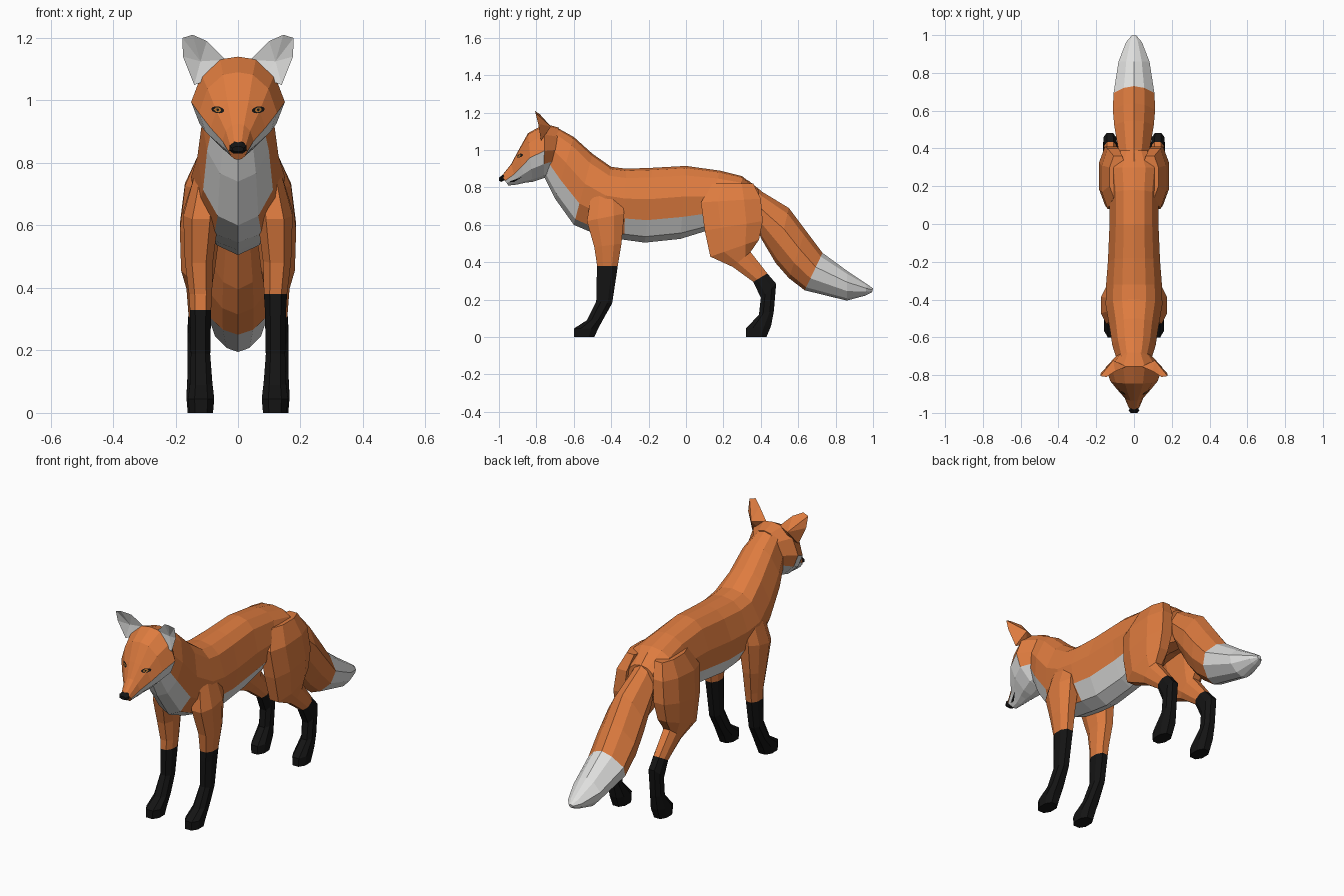
import bpy, math
from mathutils import Vector
from mathutils.bvhtree import BVHTree

if "Cube" in bpy.data.objects:
    bpy.data.objects.remove(bpy.data.objects["Cube"])


def material(name, rgb):
    m = bpy.data.materials.new(name)
    m.diffuse_color = (*rgb, 1)
    m.use_nodes = True
    m.node_tree.nodes["Principled BSDF"].inputs["Base Color"].default_value = m.diffuse_color
    return m


ORANGE, WHITE, BLACK, AMBER = 0, 1, 2, 3
MATS = [material("orange fur", (0.73, 0.2, 0.05)),
        material("white fur", (0.74, 0.74, 0.73)),
        material("black fur", (0.007, 0.007, 0.007)),
        material("amber iris", (0.45, 0.17, 0.03))]


def build(name, verts, faces, colours):
    me = bpy.data.meshes.new(name)
    me.from_pydata(verts, [], faces)
    for m in MATS:
        me.materials.append(m)
    for poly, c in zip(me.polygons, colours):
        poly.material_index = c
    me.update()
    ob = bpy.data.objects.new(name, me)
    bpy.context.collection.objects.link(ob)
    return ob


def loft(name, rings, profile, rule, side=1):
    """rings: (centre x, (y, z) start, (y, z) end, half width);
    profile: (fraction from start to end, fraction of width) down one side;
    rule(segment, fraction) gives the colour."""
    inner = [p for p in profile if p[1] > 0]
    loop = profile + [(t, -x) for t, x in reversed(inner)]
    n = len(loop)
    verts, faces, cols = [], [], []
    for cx, a, b, w in rings:
        for t, x in loop:
            verts.append((side * cx + x * w, a[0] + (b[0] - a[0]) * t, a[1] + (b[1] - a[1]) * t))
    for i in range(len(rings) - 1):
        for j in range(n):
            k = (j + 1) % n
            faces.append((i * n + j, i * n + k, (i + 1) * n + k, (i + 1) * n + j))
            cols.append(rule(i, (loop[j][0] + loop[k][0]) / 2))
    last = len(rings) - 1
    faces += [tuple(range(n))[::-1], tuple(last * n + j for j in range(n))]
    cols += [rule(0, 0.5), rule(last - 1, 0.5)]
    ob = build(name, verts, faces, cols)
    # make the normals point outwards
    import bmesh
    bm = bmesh.new()
    bm.from_mesh(ob.data)
    bmesh.ops.recalc_face_normals(bm, faces=bm.faces)
    bm.to_mesh(ob.data)
    bm.free()
    return ob


BODY = [(0, 0), (.03, .42), (.13, .74), (.42, 1), (.70, .86), (.92, .5), (1, 0)]
HEAD = [(0, 0), (.03, .38), (.2, .78), (.5, 1), (.74, .82), (.95, .38), (1, 0)]
LIMB = [(0, .5), (.28, 1), (.72, 1), (1, .5)]
TAIL = [(0, 0), (.1, .5), (.38, 1), (.68, .9), (.92, .45), (1, 0)]

# body: neck to rump, white chest and belly
loft("body", [
    (0, (-.69, 1.12), (-.76, .86), .09),
    (0, (-.60, 1.07), (-.70, .74), .115),
    (0, (-.50, .98), (-.60, .60), .13),
    (0, (-.40, .91), (-.47, .545), .15),
    (0, (-.32, .90), (-.33, .52), .148),
    (0, (-.18, .905), (-.22, .505), .138),
    (0, (0, .915), (-.03, .525), .13),
    (0, (.18, .89), (.10, .565), .13),
    (0, (.30, .86), (.28, .59), .145),
    (0, (.39, .79), (.39, .58), .09)], BODY,
    lambda i, t: WHITE if (i < 7 and t > (.9 if i in (2, 3) else .72)) else ORANGE)

# head: white cheeks and jaw
head = loft("head", [
    (0, (-.68, 1.12), (-.71, .88), .09),
    (0, (-.755, 1.14), (-.76, .85), .15),
    (0, (-.845, 1.09), (-.82, .83), .125),
    (0, (-.895, 1.0), (-.86, .825), .088),
    (0, (-.935, .925), (-.905, .815), .05),
    (0, (-.985, .862), (-.95, .81), .03)], HEAD,
    lambda i, t: WHITE if t > (.8 if i == 0 else .52) else ORANGE)

# nose
loft("nose", [
    (0, (-.965, .876), (-.965, .84), .016),
    (0, (-.985, .864), (-.988, .83), .028),
    (0, (-1.0, .852), (-1.0, .836), .018)], LIMB, lambda i, t: BLACK)

# tail with white tip
loft("tail", [
    (0, (.33, .84), (.37, .62), .06),
    (0, (.41, .775), (.40, .53), .085),
    (0, (.55, .69), (.48, .395), .105),
    (0, (.64, .57), (.55, .315), .112),
    (0, (.73, .45), (.635, .25), .108),
    (0, (.86, .355), (.86, .195), .082),
    (0, (.965, .285), (.96, .222), .042),
    (0, (1.0, .26), (.995, .24), .012)], TAIL,
    lambda i, t: WHITE if i >= 4 else ORANGE)

FRONT_LEG = [
    (.095, (-.50, .80), (-.35, .78), .035),
    (.118, (-.53, .62), (-.33, .66), .057),
    (.125, (-.49, .48), (-.345, .50), .045),
    (.120, (-.475, .38), (-.365, .38), .037),
    (.120, (-.477, .33), (-.372, .33), .034),
    (.120, (-.48, .19), (-.395, .18), .031),
    (.118, (-.53, .09), (-.44, .10), .036),
    (.118, (-.60, .045), (-.47, .045), .042),
    (.118, (-.60, 0), (-.49, 0), .038)]
HIND_LEG = [
    (.085, (.14, .82), (.36, .82), .045),
    (.110, (.08, .72), (.40, .74), .06),
    (.122, (.10, .57), (.41, .62), .064),
    (.128, (.13, .43), (.39, .52), .054),
    (.125, (.25, .375), (.345, .455), .04),
    (.125, (.36, .295), (.435, .34), .033),
    (.128, (.40, .21), (.482, .285), .034),
    (.128, (.39, .12), (.47, .14), .033),
    (.125, (.32, .045), (.455, .06), .04),
    (.125, (.32, 0), (.43, 0), .036)]

EAR = [(.04, -.755, 1.13), (.10, -.78, 1.19), (.145, -.81, 1.21), (.178, -.805, 1.20),
       (.176, -.79, 1.14), (.14, -.775, 1.05), (.08, -.765, 1.07)]

# surface of the head, for laying thin plates on it
tree = BVHTree.FromPolygons([v.co for v in head.data.vertices],
                            [tuple(p.vertices) for p in head.data.polygons])


def plate(name, points, direction, colour, lift):
    d = Vector(direction)
    verts = []
    for p in points:
        hit = tree.ray_cast(Vector(p) - d * 2, d)[0]
        verts.append((hit if hit else Vector(p)) - d * lift)
    n = len(verts)
    verts.append(sum(verts, Vector()) / n)
    build(name, verts, [(i, (i + 1) % n, n) for i in range(n)], [colour] * n)


def oval(cx, cz, rx, rz, y=-.89, n=10):
    return [(cx + rx * math.cos(a), y, cz + rz * math.sin(a) + .12 * (abs(cx + rx * math.cos(a)) - abs(cx)))
            for a in (2 * math.pi * i / n for i in range(n))]


for side, label in ((1, "right"), (-1, "left")):
    # legs with black stockings
    first_black = 3 if side > 0 else 4
    loft(label + "_front_leg", FRONT_LEG, LIMB,
         lambda i, t: BLACK if i >= first_black else ORANGE, side)
    loft(label + "_hind_leg", HIND_LEG, LIMB,
         lambda i, t: BLACK if i >= 5 else ORANGE, side)

    # cupped ear, white inside and orange behind
    n = len(EAR)
    verts = [(side * x, y, z) for x, y, z in EAR]
    verts += [(side * .12, -.765, 1.125), (side * .11, -.722, 1.125)]
    faces = [(i, (i + 1) % n, n) for i in range(n)] + [((i + 1) % n, i, n + 1) for i in range(n)]
    if side > 0:
        faces = [f[::-1] for f in faces]
    # the outline runs clockwise seen from the front on the right side
    faces = [f[::-1] for f in faces]
    build(label + "_ear", verts, faces, [WHITE] * n + [ORANGE] * n)

    # eye: dark almond, amber iris, pupil
    for part, rx, rz, col, lift in (("eye_rim", .021, .011, BLACK, .003),
                                    ("iris", .011, .008, AMBER, .005),
                                    ("pupil", .004, .005, BLACK, .007)):
        plate(label + "_" + part, oval(side * .065, .97, rx, rz), (0, 1, 0), col, lift)

    # mouth slit
    plate(label + "_mouth", [(side * .02, -.962, .826), (side * .02, -.925, .838), (side * .02, -.875, .856),
                             (side * .02, -.92, .829)], (-side, 0, 0), BLACK, .003)
